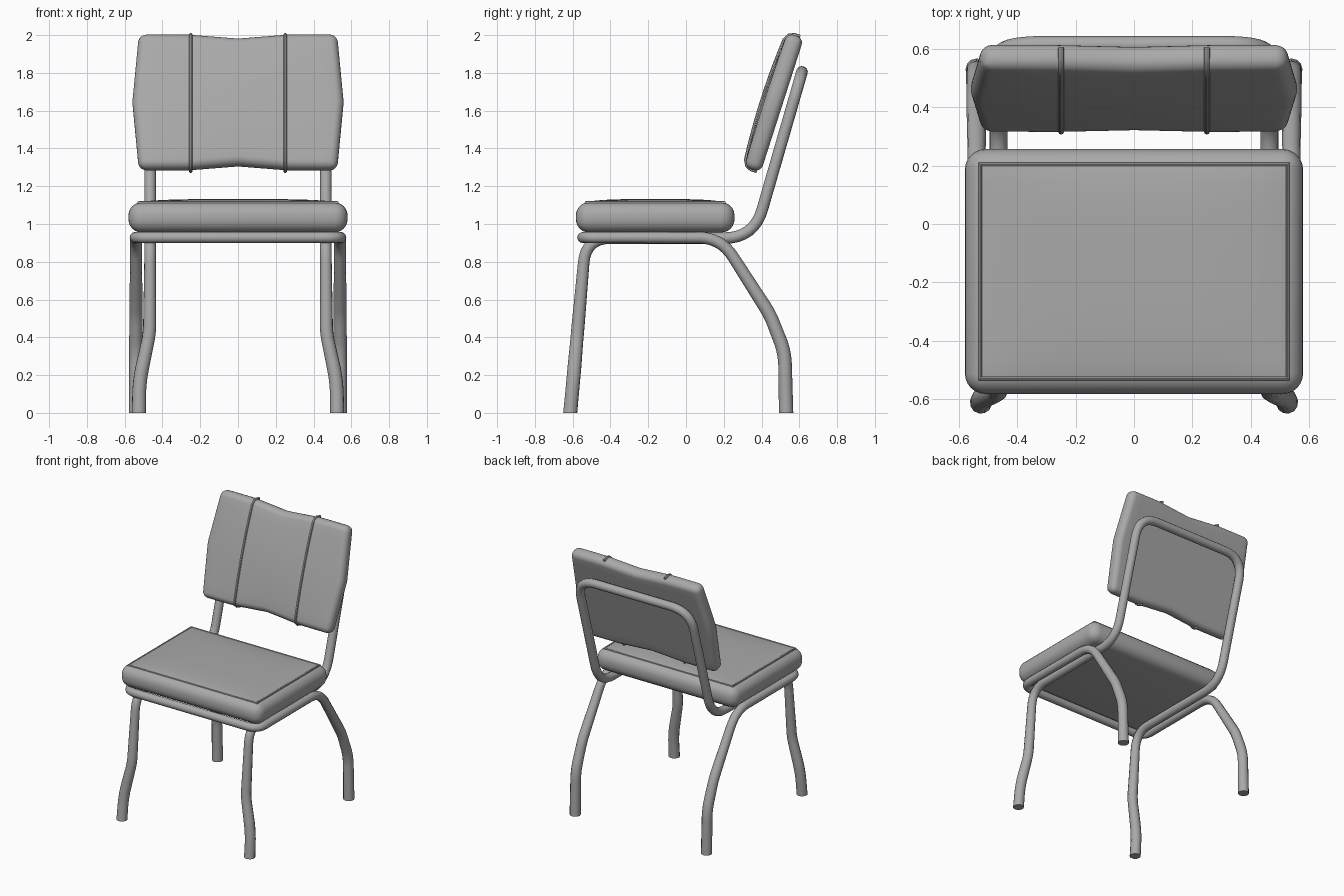
import bpy, bmesh, math
from mathutils import Vector

if "Cube" in bpy.data.objects:
    bpy.data.objects.remove(bpy.data.objects["Cube"])

grey = bpy.data.materials.new("plain_grey")
grey.use_nodes = True
grey.diffuse_color = (0.4, 0.4, 0.4, 1)
grey.node_tree.nodes["Principled BSDF"].inputs["Base Color"].default_value = (0.4, 0.4, 0.4, 1)


def finish(obj):
    """Apply modifiers or curve bevels, then smooth shade."""
    bpy.ops.object.select_all(action="DESELECT")
    bpy.context.view_layer.objects.active = obj
    obj.select_set(True)
    bpy.ops.object.convert(target="MESH")
    obj = bpy.context.view_layer.objects.active
    obj.data.materials.clear()
    obj.data.materials.append(grey)
    bpy.ops.object.shade_smooth_by_angle(angle=math.radians(40))
    return obj


def tube(name, path, closed=False, sides=4):
    """Round tube through (position, radius) pairs."""
    curve = bpy.data.curves.new(name, "CURVE")
    curve.dimensions = "3D"
    curve.bevel_depth = 1
    curve.bevel_resolution = sides
    curve.use_fill_caps = True
    spline = curve.splines.new("POLY")
    spline.points.add(len(path) - 1)
    for point, (co, radius) in zip(spline.points, path):
        point.co = (*co, 1)
        point.radius = radius
    spline.use_cyclic_u = closed
    obj = bpy.data.objects.new(name, curve)
    bpy.context.collection.objects.link(obj)
    return obj


def fillet(corners, steps=8):
    """Round each (x, y, z, trim, radius) corner of a path."""
    path = []
    for i, (x, y, z, trim, radius) in enumerate(corners):
        p = Vector((x, y, z))
        if trim == 0:
            path.append((p, radius))
            continue
        a = p + (Vector(corners[i - 1][:3]) - p).normalized() * trim
        b = p + (Vector(corners[i + 1][:3]) - p).normalized() * trim
        for s in range(steps + 1):
            t = s / steps
            path.append((a * (1 - t) ** 2 + p * 2 * t * (1 - t) + b * t * t, radius))
    return path


def mirrored_tube(name, half):
    """Bent frame tube, its second half mirrored across x, with feet cut flat."""
    other = [(-x, y, z, trim, r) for x, y, z, trim, r in reversed(half)]
    obj = finish(tube(name, fillet(half + other)))
    for v in obj.data.vertices:
        if v.co.z < 0.02:
            v.co.z = 0


def slab(name, size, cuts, bevel, shape=None, location=(0, 0, 0), tilt=0):
    """Rounded block; cuts are made along each axis, then shape moves the vertices."""
    bm = bmesh.new()
    bmesh.ops.create_cube(bm, size=1)
    for axis, count in enumerate(cuts):
        if count:
            along = [e for e in bm.edges
                     if abs((e.verts[0].co - e.verts[1].co).normalized()[axis]) > 0.9]
            bmesh.ops.subdivide_edges(bm, edges=along, cuts=count, use_grid_fill=True)
    for v in bm.verts:
        v.co = Vector([c * s for c, s in zip(v.co, size)])
        if shape:
            shape(v.co)
    mesh = bpy.data.meshes.new(name)
    bm.to_mesh(mesh)
    bm.free()
    obj = bpy.data.objects.new(name, mesh)
    bpy.context.collection.objects.link(obj)
    obj.location = location
    obj.rotation_euler.x = tilt
    mod = obj.modifiers.new("rounding", "BEVEL")
    mod.width = bevel
    mod.segments = 6
    mod.limit_method = "ANGLE"
    mod.angle_limit = math.radians(45)
    return finish(obj)


# Front legs running under the seat and up into the back support
mirrored_tube("front_legs_and_back_support", [
    (0.525, -0.613, 0, 0, 0.038),
    (0.522, -0.597, 0.17, 0.08, 0.037),
    (0.468, -0.575, 0.42, 0.05, 0.035),
    (0.465, -0.53, 0.925, 0.13, 0.031),
    (0.465, 0.36, 0.925, 0.16, 0.031),
    (0.465, 0.614, 1.805, 0.16, 0.031),
])

# Rear legs joined by the side rails and front rail
mirrored_tube("rear_legs_and_seat_rail", [
    (0.54, 0.53, 0, 0, 0.038),
    (0.54, 0.523, 0.32, 0.07, 0.036),
    (0.54, 0.445, 0.52, 0.05, 0.035),
    (0.54, 0.184, 0.928, 0.12, 0.031),
    (0.545, -0.547, 0.928, 0.09, 0.029),
])

# Seat cushion with a slightly domed top panel
SEAT_Y = -0.163
slab("seat_cushion", (1.16, 0.84, 0.16), (0, 0, 0), 0.07, location=(0, SEAT_Y, 1.035))

PANEL = (1.045, 0.725)


def dome(co):
    if co.z > 0:
        co.z += 0.014 * (1 - (2 * co.x / PANEL[0]) ** 4) * (1 - (2 * co.y / PANEL[1]) ** 4)


slab("seat_top_panel", (*PANEL, 0.03), (11, 11, 0), 0.004, dome, (0, SEAT_Y, 1.103))

# Piping around the seat panel
px, py = 0.527, 0.367
tube_path = [(Vector((sx * px, SEAT_Y + sy * py, 1.112)), 0.009)
             for sx, sy in ((-1, -1), (1, -1), (1, 1), (-1, 1))]
finish(tube("seat_piping", tube_path, closed=True, sides=2))

# Back cushion: bowed front, pointed sides, shallow dip in top and bottom
HALF_H, HALF_T, HALF_W = 0.374, 0.046, 0.525
BACK_AT, TILT = (0, 0.466, 1.643), math.radians(-17.8)


def bow(x, z):
    return 0.022 * (1 - (z / HALF_H) ** 2) * (1 - (x / 0.57) ** 2)


def back_shape(co):
    x, z = co.x, co.z
    if co.y < 0:
        co.y -= bow(x, z)
    co.x *= 1 + 0.065 * (1 - abs(z) / HALF_H)
    co.z *= 1 - 0.06 * max(0, 1 - abs(x) / 0.27)


slab("back_cushion", (2 * HALF_W, 2 * HALF_T, 2 * HALF_H), (11, 0, 7), 0.04,
     back_shape, BACK_AT, TILT)

# Two raised seams over the front, top and bottom of the back cushion
for side, x in (("right", -0.25), ("left", 0.25)):
    upper = [(0.025, HALF_H), (-0.008, HALF_H), (-0.034, HALF_H - 0.012)]
    front = [(-HALF_T - bow(x, z), z) for z in [HALF_H * (0.89 - 0.178 * i) for i in range(11)]]
    lower = [(y, -z) for y, z in reversed(upper)]
    seam = tube(side + "_back_seam",
                [(Vector((x, y, z)), 0.01) for y, z in upper + front + lower], sides=2)
    seam.location = BACK_AT
    seam.rotation_euler.x = TILT
    finish(seam)
